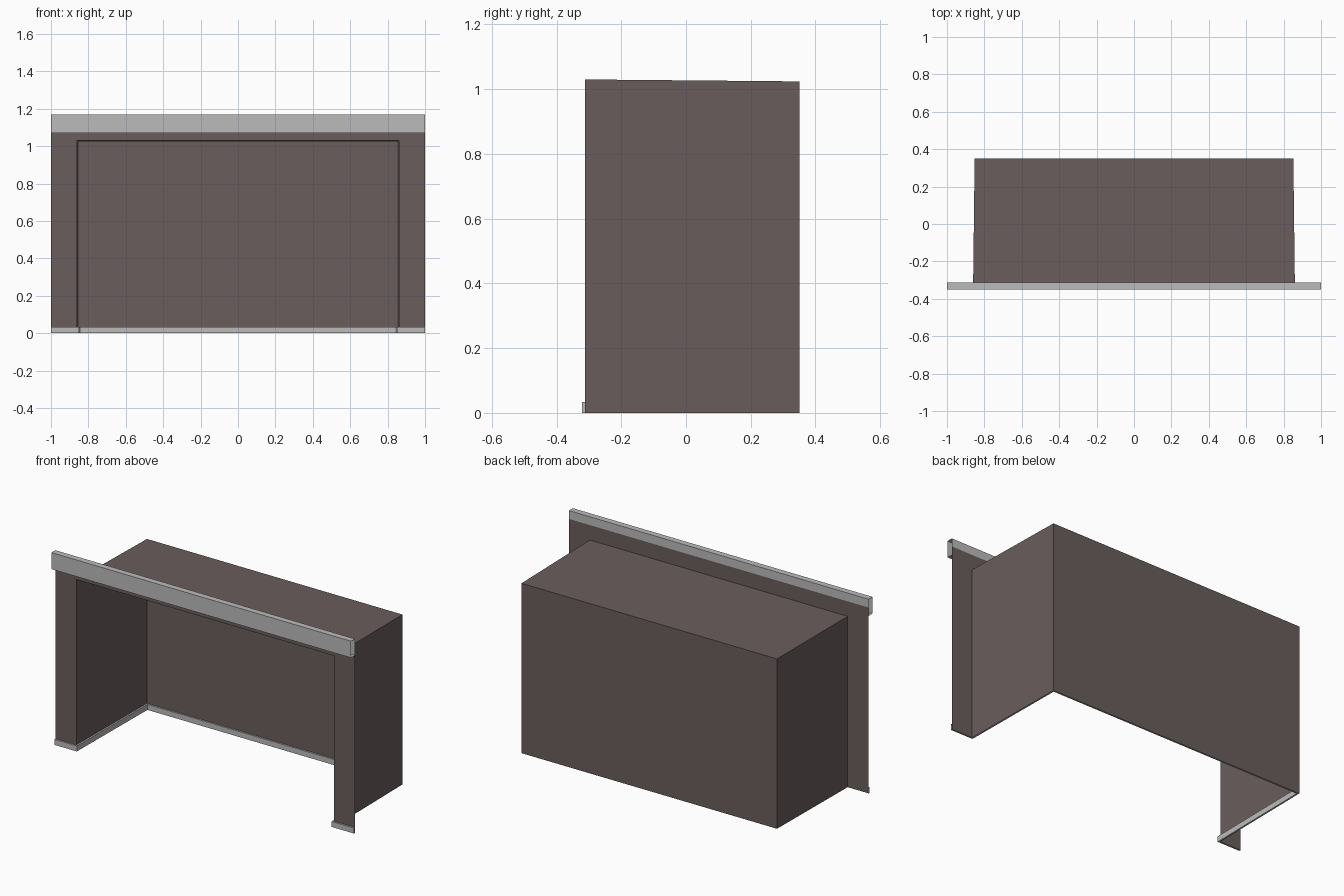
import bpy

if "Cube" in bpy.data.objects:
    bpy.data.objects.remove(bpy.data.objects["Cube"])


def material(name, rgb):
    m = bpy.data.materials.new(name)
    m.diffuse_color = (*rgb, 1.0)
    m.use_nodes = True
    m.node_tree.nodes["Principled BSDF"].inputs["Base Color"].default_value = m.diffuse_color
    return m


WALL = material("brown grey wall", (0.145, 0.109, 0.109))
TRIM = material("light grey trim", (0.50, 0.50, 0.50))


def sweep(name, sections, mat, closed=False):
    """Skin a row of matching cross-sections; the ends stay open."""
    n = len(sections[0])
    verts = [p for s in sections for p in s]
    faces = []
    for i in range(len(sections) - 1):
        for j in range(n if closed else n - 1):
            k = (j + 1) % n
            a, b = i * n, (i + 1) * n
            faces.append((a + j, b + j, b + k, a + k))
    mesh = bpy.data.meshes.new(name)
    mesh.from_pydata(verts, [], faces)
    mesh.materials.append(mat)
    ob = bpy.data.objects.new(name, mesh)
    bpy.context.collection.objects.link(ob)
    return ob


FRONT, BACK = -0.312, 0.35        # wall plane and back of the recess
OPEN_X, BACK_X = 0.86, 0.852      # half widths of the recess, front and back
OPEN_Z, BACK_Z = 1.03, 1.024      # recess heights, front and back
WALL_Z = 1.12


def upright(x, y, z0, z1):
    return [(x, y, z0), (x, y, z1)]


# Front wall: a pier on each side and a header over the opening
for label, x0, x1, z0 in (("left_pier", -1, -OPEN_X, 0),
                          ("right_pier", OPEN_X, 1, 0),
                          ("header", -OPEN_X, OPEN_X, OPEN_Z)):
    sweep(label, [upright(x0, FRONT, z0, WALL_Z),
                  upright(x1, FRONT, z0, WALL_Z)], WALL)

# Recess: side walls and back wall in one run, then the sloping ceiling
sweep("recess_walls", [upright(-OPEN_X, FRONT, 0, OPEN_Z),
                       upright(-BACK_X, BACK, 0, BACK_Z),
                       upright(BACK_X, BACK, 0, BACK_Z),
                       upright(OPEN_X, FRONT, 0, OPEN_Z)], WALL)
sweep("recess_ceiling", [[(s * BACK_X, BACK, BACK_Z), (s * OPEN_X, FRONT, OPEN_Z)]
                         for s in (-1, 1)], WALL)

# Baseboard following the wall line, offset into the room
T, H = 0.01, 0.033
wall_line = [(-1, FRONT), (-OPEN_X, FRONT), (-BACK_X, BACK),
             (BACK_X, BACK), (OPEN_X, FRONT), (1, FRONT)]
room_line = [(-1, FRONT - T), (-OPEN_X + T, FRONT - T), (-BACK_X + T, BACK - T),
             (BACK_X - T, BACK - T), (OPEN_X - T, FRONT - T), (1, FRONT - T)]
sweep("baseboard", [[(*w, 0), (*r, 0), (*r, H), (*w, H)]
                    for w, r in zip(wall_line, room_line)], TRIM)

# Top moulding: hollow box section with open ends, just in front of the wall
y0, y1, z0, z1 = -0.35, FRONT - 0.001, 1.07, 1.17
sweep("top_moulding", [[(x, y1, z0), (x, y0, z0), (x, y0, z1), (x, y1, z1)]
                       for x in (-1, 1)], TRIM, closed=True)
